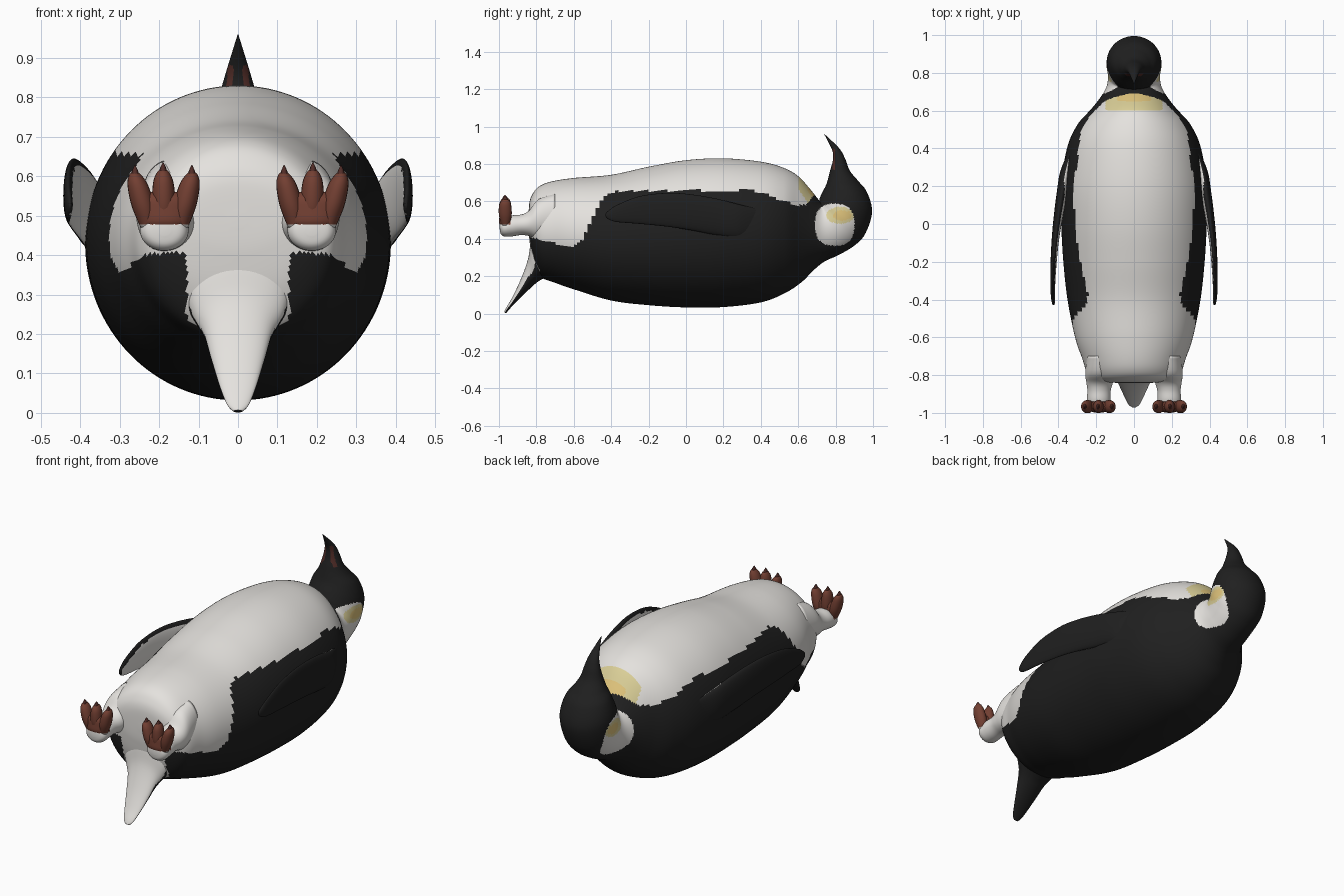
import bpy, bmesh, math
from mathutils import Vector


def material(name, rgb):
    m = bpy.data.materials.new(name)
    m.diffuse_color = (*rgb, 1)
    return m


MATS = [material("black", (.014, .014, .014)), material("white", (.78, .76, .73)),
        material("pale_yellow", (.70, .62, .31)), material("deep_yellow", (.74, .55, .20)),
        material("brown", (.17, .05, .032)), material("dark_brown", (.08, .025, .02))]
BLACK, WHITE, PALE, DEEP, BROWN, DARK = range(6)


def spline(rows, sub):
    """Catmull-Rom interpolation through rows of numbers"""
    out = []
    n = len(rows)
    for i in range(n - 1):
        p = [rows[max(0, min(n - 1, i + k))] for k in (-1, 0, 1, 2)]
        for j in range(sub):
            t = j / sub
            out.append([.5 * (2*b + (c - a)*t + (2*a - 5*b + 4*c - d)*t*t + (3*b - a - 3*c + d)*t**3)
                        for a, b, c, d in zip(*p)])
    return out + [list(rows[-1])]


def lerp_table(table, v):
    if v <= table[0][0]:
        return table[0][1]
    for (a, fa), (b, fb) in zip(table, table[1:]):
        if v <= b:
            return fa + (fb - fa) * (v - a) / (b - a)
    return table[-1][1]


def loft(name, rings, segs, sub, rule, side=1):
    """Rings are (x, y1, z1, y2, z2, half width): ellipses spanning two profile points"""
    bm = bmesh.new()
    loops = []
    for x, y1, z1, y2, z2, w in spline(rings, sub):
        c = Vector((x * side, (y1 + y2) / 2, (z1 + z2) / 2))
        v = Vector((0, (y2 - y1) / 2, (z2 - z1) / 2))
        loops.append([bm.verts.new(c + v * math.cos(a) + Vector((max(w, .0005) * math.sin(a), 0, 0)))
                      for a in (2 * math.pi * k / segs for k in range(segs))])
    for r, q in zip(loops, loops[1:]):
        for k in range(segs):
            bm.faces.new((r[k], r[(k+1) % segs], q[(k+1) % segs], q[k]))
    bm.faces.new(loops[0])
    bm.faces.new(loops[-1])
    bmesh.ops.recalc_face_normals(bm, faces=bm.faces)
    bm.normal_update()
    for f in bm.faces:
        f.smooth = True
        f.material_index = rule(f.calc_center_median(), f.normal)
    me = bpy.data.meshes.new(name)
    bm.to_mesh(me)
    bm.free()
    for m in MATS:
        me.materials.append(m)
    ob = bpy.data.objects.new(name, me)
    bpy.context.collection.objects.link(ob)
    return ob


# Height of the border between black back and white belly, along the body
BORDER = [(-.9, .42), (-.8, .40), (-.68, .37), (-.6, .36), (-.55, .40), (-.48, .55), (-.44, .62),
          (-.38, .655), (.32, .66), (.4, .65), (.52, .60), (.6, .58), (.65, .585), (.68, .63), (.71, .63)]


def oval(c, y, z, ry, rz, p=2):
    return abs((c.y - y) / ry) ** p + abs((c.z - z) / rz) ** p < 1


def body_rule(c, n):
    # beak stripe
    if .77 < c.z < .88 and .783 < c.y < .797 and abs(n.x) > .3:
        return DARK
    # ear patches
    if c.y > .69 and abs(c.x) > .05:
        if oval(c, .795, .475, .105, .112, 2.6) and c.z < .62 - .25 * (c.y - .7):
            if oval(c, .835, .525, .05, .028):
                return DEEP
            return PALE if oval(c, .825, .525, .075, .045) else WHITE
    # head, then throat and belly
    if c.y > .712 or (c.y > .69 and c.z < .60):
        return BLACK
    if c.z < lerp_table(BORDER, c.y):
        if c.y < -.78 and abs(c.x) < .13 and c.z > .2:
            return WHITE
        return BLACK
    if c.y > .60 and abs(c.x) < .15:
        return DEEP if c.y > .65 and abs(c.x) < .09 else PALE
    return WHITE


# Body, neck, head and beak: back point, belly point, half width
BODY = [(-.842, .47, -.842, .51, .02), (-.838, .40, -.838, .59, .14), (-.82, .29, -.82, .64, .215),
        (-.78, .20, -.785, .68, .25), (-.70, .165, -.72, .706, .275), (-.6, .13, -.6, .725, .312),
        (-.4, .07, -.4, .742, .352), (-.2, .045, -.2, .785, .374), (0, .033, 0, .82, .385),
        (.2, .035, .2, .83, .385), (.4, .06, .4, .812, .355), (.53, .11, .52, .78, .30),
        (.62, .17, .60, .735, .225), (.68, .23, .66, .67, .178), (.74, .278, .70, .62, .148),
        (.82, .315, .713, .603, .138), (.905, .367, .713, .607, .14), (.96, .43, .716, .62, .145),
        (.995, .545, .73, .65, .142), (.967, .65, .75, .69, .12), (.92, .71, .762, .73, .085),
        (.875, .765, .772, .77, .06), (.85, .83, .785, .82, .042), (.818, .885, .782, .872, .026),
        (.74, .96, .739, .959, .001)]
loft("body", [(0, *r) for r in BODY], 128, 10, body_rule)

# Tail, white above and black below
TAIL = [(0, -.74, .20, -.78, .46, .15), (0, -.79, .172, -.825, .40, .125), (0, -.825, .142, -.845, .29, .09),
        (0, -.87, .10, -.885, .18, .068), (0, -.92, .05, -.93, .085, .046),
        (0, -.952, .014, -.962, .03, .028), (0, -.962, .001, -.972, .008, .012)]
loft("tail", TAIL, 48, 6, lambda c, n: WHITE if n.y * .85 - n.z * .5 < -.25 else BLACK)

FLIPPER = [(.335, .38, .43, .38, .56, .012), (.362, .28, .405, .28, .585, .028),
           (.382, .16, .42, .16, .615, .028), (.402, .03, .445, .03, .637, .024),
           (.418, -.1, .465, -.1, .645, .019), (.428, -.25, .48, -.25, .627, .015),
           (.43, -.37, .49, -.37, .58, .011), (.427, -.415, .505, -.415, .55, .008),
           (.426, -.43, .52, -.43, .535, .003)]
LEG = [(.18, -.70, .40, -.70, .64, .07), (.18, -.79, .40, -.79, .61, .078), (.182, -.84, .415, -.84, .55, .07),
       (.185, -.88, .42, -.88, .53, .062), (.187, -.93, .413, -.93, .525, .062),
       (.187, -.97, .412, -.97, .51, .06), (.187, -.99, .425, -.99, .50, .045), (.187, -.996, .45, -.996, .48, .015)]
FOOT = [(.187, -.975, .46, -.95, .46, .045), (.187, -.998, .48, -.935, .48, .06),
        (.187, -.998, .515, -.937, .515, .067), (.187, -.993, .545, -.942, .545, .068),
        (.187, -.975, .56, -.955, .56, .055)]

for s, label in ((1, "right"), (-1, "left")):
    def flipper_rule(c, n, s=s):
        lo, hi = lerp_table([(-.43, .515), (-.25, .487), (.16, .42)], c.y), lerp_table([(-.43, .53), (-.25, .61), (-.1, .63), (.16, .60)], c.y)
        return WHITE if n.x * s < -.15 and c.y > -.415 and lo - .01 < c.z < hi else BLACK
    loft(label + "_flipper", FLIPPER, 40, 8, flipper_rule, s)
    loft(label + "_leg", LEG, 40, 5,
         lambda c, n: BROWN if c.z > .478 and c.y < -.935 else WHITE, s)
    loft(label + "_foot_web", FOOT, 32, 4, lambda c, n: BROWN if c.z > .475 else WHITE, s)
    # Three toes, each with a dark claw
    for i, (base, tip, top) in enumerate(((.147, .117, .605), (.187, .19, .612), (.227, .261, .605))):
        def at(t):
            return base + (tip - base) * t
        h = top - .47
        toe = [(at(0), -.985, .47, -.945, .47, .02), (at(.4), -1, .47 + .4*h, -.932, .47 + .4*h, .029),
               (at(.8), -.999, .47 + .8*h, -.935, .47 + .8*h, .026), (at(1), -.985, top, -.945, top, .014),
               (at(1), -.968, top + .006, -.962, top + .006, .003)]
        loft(f"{label}_toe_{i}", toe, 20, 5, lambda c, n: BROWN if c.z > .475 else WHITE, s)
        claw = [(tip, -.99, top - .02, -.945, top - .02, .013), (tip, -.982, top + .005, -.952, top + .005, .009),
                (tip, -.97, top + .023, -.966, top + .023, .001)]
        loft(f"{label}_claw_{i}", claw, 12, 3, lambda c, n: DARK, s)
